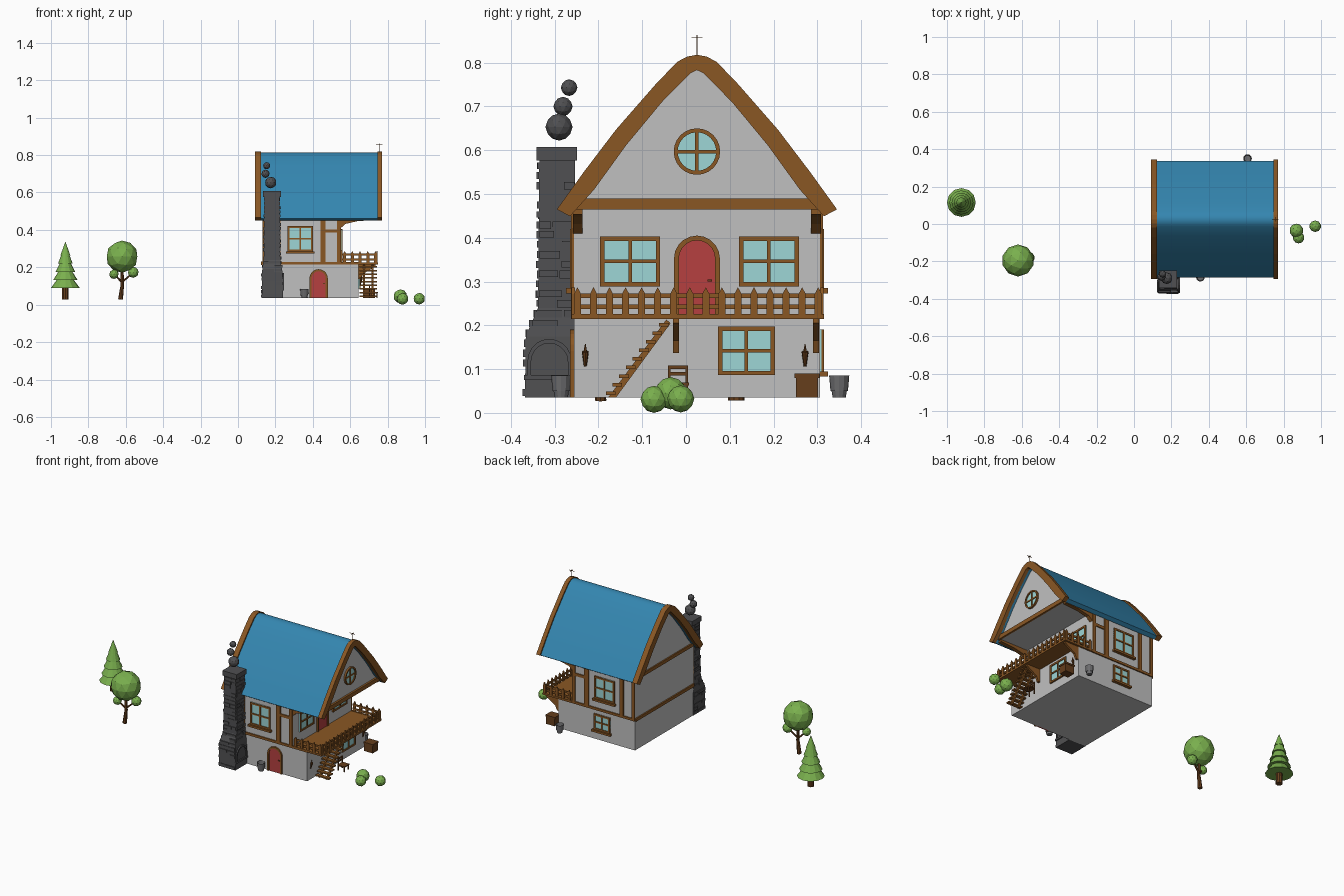
import bpy, bmesh, math, random
from mathutils import Vector

if "Cube" in bpy.data.objects:
    bpy.data.objects.remove(bpy.data.objects["Cube"])
random.seed(4)

def material(name, r, g, b):
    m = bpy.data.materials.new(name)
    m.diffuse_color = [(c / 255 / 12.92 if c < 11 else ((c / 255 + .055) / 1.055) ** 2.4) for c in (r, g, b)] + [1]
    m.use_nodes = True
    m.node_tree.nodes["Principled BSDF"].inputs["Base Color"].default_value = m.diffuse_color
    return m

WALL = material("plaster grey", 192, 192, 192)
WOOD = material("timber brown", 138, 87, 36)
ROOF = material("roof blue", 52, 134, 176)
GLASS = material("window glass", 158, 214, 214)
RED = material("door red", 182, 64, 64)
LEAF = material("leaf green", 122, 176, 78)
STONE = material("stone grey", 80, 80, 82)
DARK = material("dark wood", 102, 62, 28)
METAL = material("bucket grey", 108, 108, 110)
CY = .025                                     # centre line of the house

def finish(name, bm, mat):
    bmesh.ops.recalc_face_normals(bm, faces=bm.faces)
    me = bpy.data.meshes.new(name)
    bm.to_mesh(me)
    bm.free()
    me.materials.append(mat)
    ob = bpy.data.objects.new(name, me)
    bpy.context.collection.objects.link(ob)
    return ob

# Frames map (u, v, outward distance) to world space
def face_x(c, s=1): return lambda u, v, n: (c + s * n, u, v)
def face_y(c, s): return lambda u, v, n: (u, c + s * n, v)

def slab(name, pts, frame, n0, n1, mat):
    bm = bmesh.new()
    a = [bm.verts.new(frame(u, v, n0)) for u, v in pts]
    b = [bm.verts.new(frame(u, v, n1)) for u, v in pts]
    bm.faces.new(a)
    bm.faces.new(b)
    for i in range(len(pts)):
        j = (i + 1) % len(pts)
        bm.faces.new((a[i], a[j], b[j], b[i]))
    return finish(name, bm, mat)

def rect(u0, u1, v0, v1): return [(u0, v0), (u1, v0), (u1, v1), (u0, v1)]
def box(name, x0, x1, y0, y1, z0, z1, mat):
    return slab(name, rect(y0, y1, z0, z1), face_x(0), x0, x1, mat)

def limb(name, p, q, r1, r2, mat, seg=8):
    bm = bmesh.new()
    p, q = Vector(p), Vector(q)
    d = q - p
    bmesh.ops.create_cone(bm, cap_ends=True, segments=seg, radius1=r1, radius2=r2, depth=d.length)
    rot = Vector((0, 0, 1)).rotation_difference(d).to_matrix()
    bmesh.ops.rotate(bm, verts=bm.verts, matrix=rot)
    bmesh.ops.translate(bm, verts=bm.verts, vec=(p + q) / 2)
    return finish(name, bm, mat)

def ball(name, c, r, mat):
    bm = bmesh.new()
    bmesh.ops.create_icosphere(bm, subdivisions=2, radius=r)
    bmesh.ops.translate(bm, verts=bm.verts, vec=c)
    return finish(name, bm, mat)

def arch(c, z0, w, h, n=10):
    r = w / 2
    return [(c - r, z0)] + [(c - r * math.cos(math.pi * i / n), z0 + h - r + r * math.sin(math.pi * i / n))
                            for i in range(n + 1)] + [(c + r, z0)]

def window(name, u0, u1, v0, v1, f, sill=False):
    slab(name + "_glass", rect(u0, u1, v0, v1), f, -.004, .004, GLASS)
    t, um, vm = .01, (u0 + u1) / 2, (v0 + v1) / 2
    bars = [rect(u0, u0 + t, v0, v1), rect(u1 - t, u1, v0, v1), rect(u0, u1, v0, v0 + t),
            rect(u0, u1, v1 - t, v1), rect(um - .004, um + .004, v0, v1), rect(u0, u1, vm - .004, vm + .004)]
    for b in bars:
        slab(name + "_frame", b, f, -.002, .009, WOOD)
    if sill:
        slab(name + "_sill", rect(u0 - .008, u1 + .008, v0 - .012, v0), f, 0, .018, WOOD)

def door(name, c, z0, w, h, f):
    slab(name + "_panel", arch(c, z0, w - .012, h - .006), f, -.004, .004, RED)
    slab(name + "_frame", arch(c, z0, w, h) + arch(c, z0, w - .022, h - .011)[::-1], f, 0, .009, WOOD)
    slab(name + "_handle", rect(c + .024, c + .034, z0 + .075, z0 + .08), f, .003, .008, DARK)

# House body: ground floor, upper floor, attic
Y0, Y1 = CY - .281, CY + .281
box("ground_floor", .13, .645, Y0, Y1, .035, .22, WALL)
box("upper_floor", .13, .55, Y0, Y1, .215, .47, WALL)
inner = [(0, .783), (.015, .776), (.08, .71), (.162, .611), (.235, .51), (.29, .449)]
outer = [(0, .818), (.022, .814), (.045, .802), (.095, .75), (.185, .647), (.258, .551), (.32, .465)]
def both(half): return [(CY - d, z) for d, z in half[:0:-1]] + [(CY + d, z) for d, z in half]
slab("attic", both([(d + .003, z + .003) for d, z in inner[:-1]] + [(.278, .465)]), face_x(0), .13, .735, WALL)

# Roof shell and the timber edge boards at both ends
skin = [(0, .813), (.02, .809)] + [(d - .006, z - .005) for d, z in outer[2:-1]] + [(.311, .462)]
roof = slab("roof", both(skin) + both(inner)[::-1], face_x(0), .115, .75, ROOF)
bpy.context.view_layer.objects.active = roof
roof.select_set(True)
bpy.ops.object.shade_smooth_by_angle(angle=math.radians(35))
for x0, x1 in ((.09, .122), (.745, .77)):
    slab("roof_edge_board", both(outer) + both(inner)[::-1], face_x(0), x0, x1, WOOD)

# Weather vane
limb("vane_rod", (.755, CY, .80), (.755, CY, .863), .0015, .0015, DARK, 6)
box("vane_arm", .737, .773, CY - .001, CY + .001, .857, .859, DARK)
box("vane_cross", .754, .756, CY - .0125, CY + .0125, .857, .859, DARK)

# Gable beam, round window, back beams
box("gable_beam", .73, .747, CY - .278, CY + .278, .465, .49, WOOD)
gx = face_x(.735)
def circle(r, a, b, n=12):
    return [(CY + r * math.cos(a + (b - a) * i / n), .597 + r * math.sin(a + (b - a) * i / n)) for i in range(n + 1)]
slab("round_glass", circle(.048, 0, 2 * math.pi, 24)[:-1], gx, -.004, .004, GLASS)
for a in (0, math.pi):
    slab("round_frame", circle(.053, a, a + math.pi) + circle(.044, a, a + math.pi)[::-1], gx, 0, .01, WOOD)
slab("round_bar_upright", rect(CY - .004, CY + .004, .55, .645), gx, 0, .008, WOOD)
slab("round_bar_level", rect(CY - .048, CY + .048, .593, .601), gx, 0, .008, WOOD)
box("back_beam_low", .122, .131, Y0, Y1, .212, .23, WOOD)
box("back_beam_high", .122, .131, CY - .278, CY + .278, .462, .482, WOOD)

# Side timbers, windows and overhang brackets on both long walls
for y, s in ((Y0, -1), (Y1, 1)):
    f = face_y(y, s)
    for u0, u1 in ((.13, .148), (.205, .228), (.44, .468), (.53, .55)):
        slab("side_post", rect(u0, u1, .22, .47), f, -.002, .007, WOOD)
    slab("side_rail", rect(.468, .53, .385, .402), f, -.002, .006, WOOD)
    slab("side_floor_beam", rect(.13, .645, .214, .228), f, -.002, .007, WOOD)
    window("side_window", .265, .40, .285, .42, f, True)
    slab("overhang_bracket", [(.55, .41), (.575, .432), (.64, .447), (.735, .453), (.735, .467), (.55, .467)],
         f, -.02, .002, WOOD)
door("side_door", .431, .035, .098, .155, face_y(Y0, -1))
window("rear_low_window", .295, .405, .095, .19, face_y(Y1, 1), True)

# Balcony wall and ground wall openings
window("balcony_window", -.196, -.059, .289, .403, face_x(.55))
window("balcony_window", .121, .258, .289, .403, face_x(.55))
door("balcony_door", CY, .225, .105, .18, face_x(.55))
window("ground_window", .073, .203, .086, .197, face_x(.645))

# Balcony floor, picket fence, braces
box("balcony_floor", .55, .748, -.262, .315, .215, .226, WOOD)
def fence(u0, u1, count, f):
    for z in (.237, .262):
        slab("fence_rail", rect(u0, u1, z, z + .011), f, -.008, -.002, WOOD)
    for i in range(count):
        u = u0 + .01 + (u1 - u0 - .02) * i / (count - 1)
        slab("fence_picket", [(u - .008, .224), (u + .008, .224), (u + .008, .272), (u, .287), (u - .008, .272)],
             f, -.003, .004, WOOD)
fence(-.258, .312, 16, face_x(.743))
fence(.56, .745, 5, face_y(-.257, -1))
fence(.56, .745, 5, face_y(.31, 1))
for y in (-.023, .297):
    slab("balcony_brace", [(.645, .137), (.658, .137), (.67, .165), (.735, .205), (.735, .217), (.645, .217)],
         face_y(y, 1), -.0065, .0065, WOOD)

# Stairs
for i in range(9):
    y, z = -.172 + i * .0152, .045 + i * .0196
    box("stair_tread", .65, .742, y - .011, y + .011, z - .004, z + .004, WOOD)
for x in (.668, .715):
    slab("stair_stringer", [(-.178, .035), (-.16, .035), (-.035, .205), (-.045, .213)], face_x(x), 0, .01, WOOD)

# Chimney: lofted stack with rough bricks, cap, hearth and smoke
levels = [(.035, .128, .24, -.368), (.175, .128, .238, -.366), (.24, .138, .226, -.338), (.585, .143, .222, -.335)]
bm = bmesh.new()
rings = [[bm.verts.new(p) for p in ((x0, y0, z), (x1, y0, z), (x1, -.253, z), (x0, -.253, z))]
         for z, x0, x1, y0 in levels]
for a, b in zip(rings, rings[1:]):
    for i in range(4):
        bm.faces.new((a[i], a[(i + 1) % 4], b[(i + 1) % 4], b[i]))
bm.faces.new(rings[0])
bm.faces.new(rings[-1])
finish("chimney", bm, STONE)
def bounds(z):
    for a, b in zip(levels, levels[1:]):
        if z <= b[0]:
            t = (z - a[0]) / (b[0] - a[0])
            return [a[k] + (b[k] - a[k]) * t for k in (1, 2, 3)]
for row in range(24):
    z = .037 + row * .0225
    x0, x1, y0 = bounds(z + .01)
    for f, lo, hi in ((face_y(y0, -1), x0, x1), (face_x(x1), y0, -.253), (face_x(x0, -1), y0, -.253)):
        if lo == y0 and f(0, 0, 1)[0] > x1 and z < .185:
            continue
        m = lo + (hi - lo) * random.uniform(.3, .7)
        for a, b in ((lo, m), (m, hi)):
            if random.random() < .8:
                slab("chimney_brick", rect(a + .002, b - .002, z + random.uniform(0, .004), z + .018),
                     f, -.004, random.uniform(.002, .006), STONE)
box("chimney_cap", .134, .231, -.342, -.249, .577, .607, STONE)
hx = face_x(.24)
slab("hearth_arch", arch(-.312, .083, .1, .086) + arch(-.312, .083, .084, .076)[::-1], hx, -.004, .006, STONE)
slab("hearth_ledge", rect(-.37, -.256, .075, .086), hx, -.004, .006, STONE)
for x, y, z, r in ((.175, -.29, .653, .031), (.147, -.281, .70, .022), (.153, -.267, .743, .019)):
    ball("smoke_puff", (x, y, z), r, STONE)

# Buckets, crate, chair, torches
for x, y in ((.607, .35), (.355, -.285)):
    b = limb("bucket", (x, y, .035), (x, y, .085), .015, .023, METAL, 12)
    bm = bmesh.new()
    bm.from_mesh(b.data)
    top = max(bm.faces, key=lambda q: q.calc_center_median().z)
    bmesh.ops.inset_region(bm, faces=[top], thickness=.003)
    bmesh.ops.translate(bm, verts=top.verts, vec=(0, 0, -.035))
    bm.to_mesh(b.data)
    bm.free()
box("crate", .675, .733, .251, .302, .035, .085, DARK)
box("crate_lid", .672, .736, .248, .305, .08, .09, DARK)
for y in (-.041, -.001):
    box("chair_back_post", .70, .706, y, y + .006, .035, .108, DARK)
    box("chair_front_leg", .74, .746, y, y + .006, .035, .066, DARK)
box("chair_seat", .70, .748, -.043, .007, .063, .069, DARK)
for z in (.085, .1):
    box("chair_slat", .70, .705, -.04, .004, z, z + .008, DARK)
for y in (-.23, .272):
    limb("torch", (.652, y, .106), (.659, y, .14), .003, .008, DARK)
    limb("torch_tip", (.659, y, .14), (.659, y, .157), .004, .001, DARK, 6)

# Pine tree: stacked flared skirts
px, py = -.923, .115
limb("pine_trunk", (px, py, .028), (px, py, .12), .019, .017, DARK, 10)
for i in range(5):
    z, r = .09 + i * .043, .077 - i * .0125
    limb("pine_skirt", (px, py, z), (px, py, z + .073), r, r * .3 if i < 4 else .001, LEAF, 12)

# Round tree
tx, ty = -.62, -.195
limb("tree_trunk", (tx - .008, ty, .028), (tx + .002, ty, .11), .013, .009, DARK)
limb("tree_trunk_top", (tx + .002, ty, .105), (tx, ty, .22), .009, .007, DARK)
for dx, dy, z, r in ((.06, .015, .173, .029), (-.043, -.02, .163, .025)):
    limb("tree_branch", (tx, ty, .12), (tx + dx, ty + dy, z), .006, .004, DARK, 6)
    ball("tree_small_crown", (tx + dx, ty + dy, z), r, LEAF)
ball("tree_crown", (tx, ty, .257), .086, LEAF)

# Bushes
for x, y, z, r in ((.868, -.035, .045, .037), (.88, -.073, .031, .031), (.969, -.012, .032, .031)):
    ball("bush", (x, y, z), r, LEAF)
